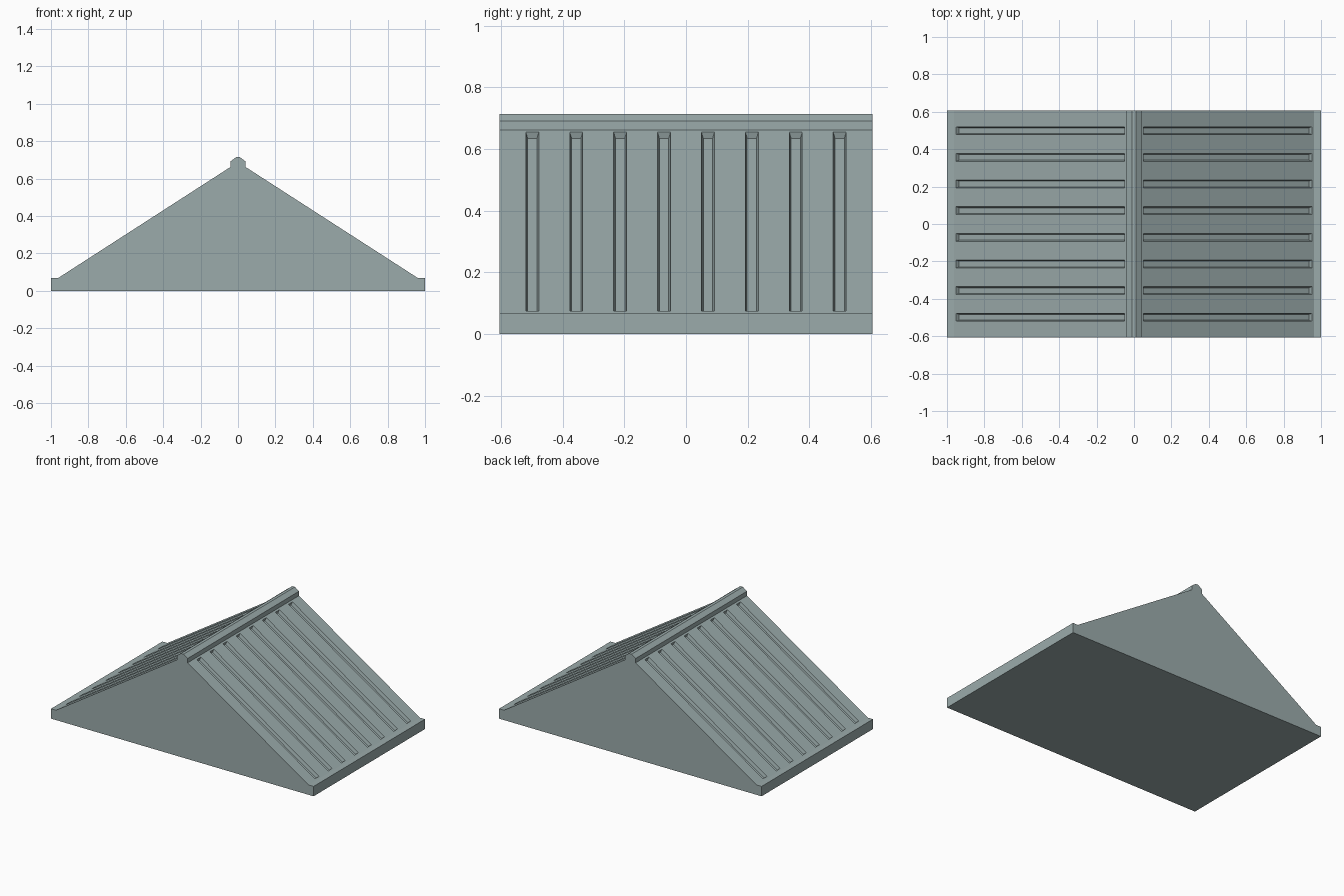
import bpy, bmesh
from mathutils import Vector

if "Cube" in bpy.data.objects:
    bpy.data.objects.remove(bpy.data.objects["Cube"])

HALF_DEPTH = 0.606
EAVE = Vector((0.962, 0, 0.068))    # foot of the slope
RIDGE = Vector((0.04, 0, 0.662))    # top of the slope
GROOVES, PITCH = 8, 0.1425
DEPTH, TAPER, HALF_WIDTH = 0.02, 0.006, 0.021


def make_object(name, bm):
    bmesh.ops.recalc_face_normals(bm, faces=bm.faces)
    mesh = bpy.data.meshes.new(name)
    bm.to_mesh(mesh)
    bm.free()
    ob = bpy.data.objects.new(name, mesh)
    bpy.context.collection.objects.link(ob)
    return ob


# Gable roof: mirrored profile with eave lips and ridge cap, extruded along y
right = [(1, 0), (1, EAVE.z), (EAVE.x, EAVE.z), (RIDGE.x, RIDGE.z),
         (0.04, 0.692), (0.01, 0.714)]
profile = right + [(-x, z) for x, z in reversed(right)]
bm = bmesh.new()
face = bm.faces.new([bm.verts.new((x, -HALF_DEPTH, z)) for x, z in profile])
ext = bmesh.ops.extrude_face_region(bm, geom=[face])
bmesh.ops.translate(bm, vec=(0, 2 * HALF_DEPTH, 0),
                    verts=[v for v in ext["geom"] if isinstance(v, bmesh.types.BMVert)])
roof = make_object("roof", bm)

# Slate colour
slate = bpy.data.materials.new("slate")
slate.diffuse_color = (0.33, 0.41, 0.41, 1)
slate.use_nodes = True
slate.node_tree.nodes["Principled BSDF"].inputs["Base Color"].default_value = slate.diffuse_color
roof.data.materials.append(slate)

# Groove cutters: tapered bars sunk square to each slope
down = (EAVE - RIDGE).normalized()
normal = Vector((-down.z, 0, down.x))
middle = (EAVE + RIDGE) / 2
half_length = (EAVE - RIDGE).length / 2 - 0.013
bm = bmesh.new()
for side in (1, -1):
    for i in range(GROOVES):
        y = (i - (GROOVES - 1) / 2) * PITCH
        for v in bmesh.ops.create_cube(bm, size=2)["verts"]:
            grow = TAPER * v.co.z
            p = (middle + down * v.co.x * (half_length + grow)
                 + normal * v.co.z * DEPTH)
            v.co = (p.x * side, y + v.co.y * (HALF_WIDTH + grow), p.z)
cutter = make_object("groove_cutter", bm)
cutter.hide_render = True
cutter.data.materials.append(slate)

# Cut the grooves into the roof
mod = roof.modifiers.new("grooves", 'BOOLEAN')
mod.operation = 'DIFFERENCE'
mod.solver = 'EXACT'
mod.object = cutter
bpy.context.view_layer.objects.active = roof
bpy.ops.object.modifier_apply(modifier=mod.name)
bpy.data.objects.remove(cutter)
